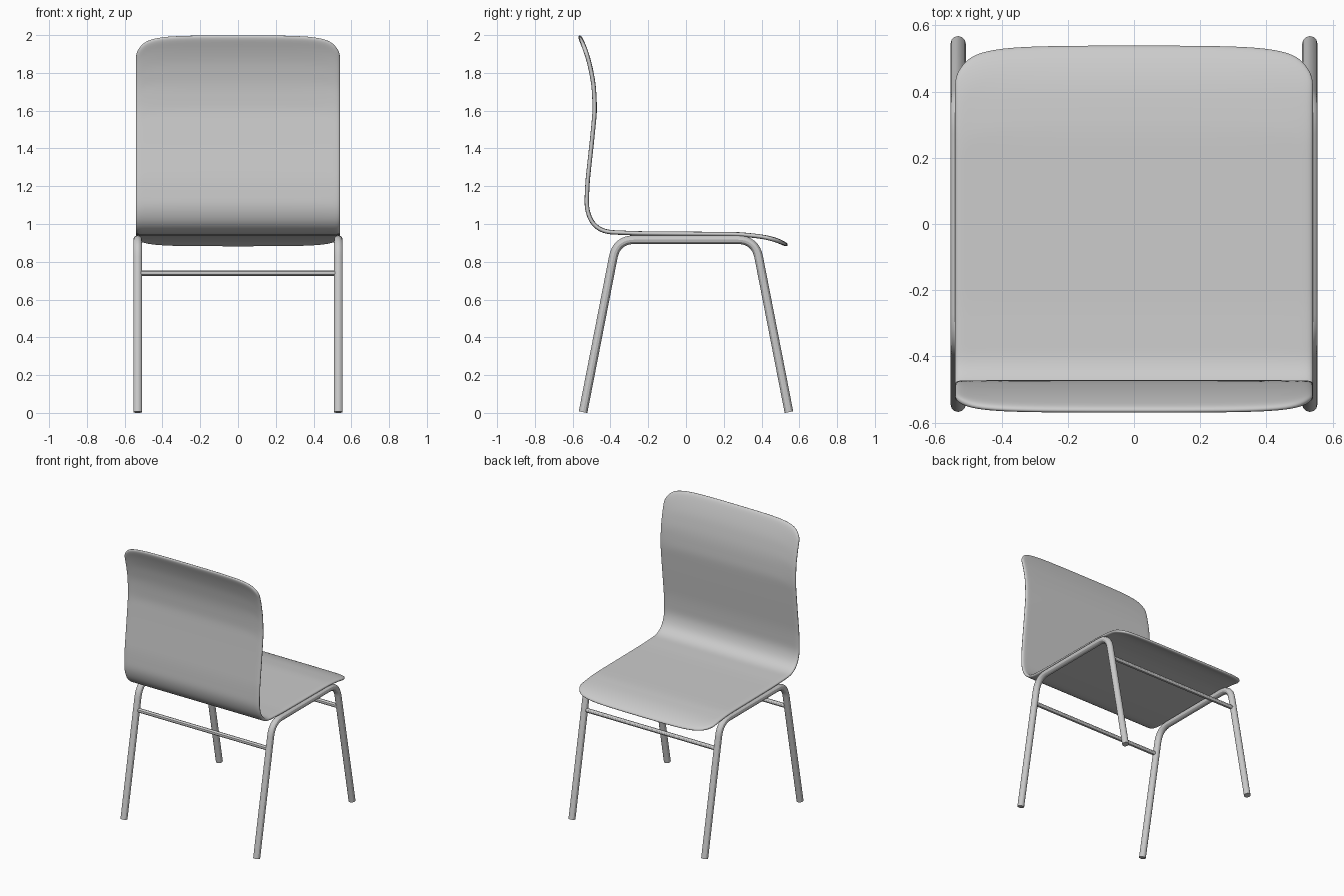
import bpy
import bmesh
from mathutils import Vector

cube = bpy.data.objects.get("Cube")
if cube:
    bpy.data.objects.remove(cube, do_unlink=True)

GREY = (0.6, 0.6, 0.6, 1)
grey = bpy.data.materials.new("light_grey")
grey.use_nodes = True
grey.diffuse_color = GREY
grey.node_tree.nodes["Principled BSDF"].inputs["Base Color"].default_value = GREY


def tube(name, points, radius):
    """Round capped tube along a list of points."""
    curve = bpy.data.curves.new(name, "CURVE")
    curve.dimensions = "3D"
    curve.bevel_depth = radius
    curve.bevel_resolution = 4
    curve.use_fill_caps = True
    spline = curve.splines.new("POLY")
    spline.points.add(len(points) - 1)
    for p, co in zip(spline.points, points):
        p.co = (*co, 1)
    curve.materials.append(grey)
    obj = bpy.data.objects.new(name, curve)
    bpy.context.collection.objects.link(obj)
    bpy.ops.object.select_all(action="DESELECT")
    obj.select_set(True)
    bpy.context.view_layer.objects.active = obj
    bpy.ops.object.convert(target="MESH")
    bpy.ops.object.shade_smooth_by_angle()


def rounded(corners, reach, steps=8):
    """Polyline with its inner corners rounded off."""
    path = [corners[0]]
    for a, b, c in zip(corners, corners[1:], corners[2:]):
        p = b + (a - b).normalized() * reach
        q = b + (c - b).normalized() * reach
        for i in range(steps + 1):
            t = i / steps
            path.append(p * (1 - t) ** 2 + b * 2 * t * (1 - t) + q * t * t)
    return path + [corners[-1]]


# Bent shell: side profile (y, z) from the top of the back to the seat's edge
PROFILE = [Vector(p) for p in (
    (-0.566, 2.0), (-0.535, 1.93), (-0.51, 1.85), (-0.488, 1.735), (-0.482, 1.6),
    (-0.5, 1.42), (-0.521, 1.23), (-0.527, 1.1), (-0.512, 1.027), (-0.478, 0.98),
    (-0.42, 0.957), (-0.25, 0.95), (0.28, 0.946), (0.415, 0.932),
    (0.484, 0.915), (0.54, 0.885))]
LENGTHS = [(b - a).length for a, b in zip(PROFILE, PROFILE[1:])]
TOTAL = sum(LENGTHS)


def along(s):
    for a, b, d in zip(PROFILE, PROFILE[1:], LENGTHS):
        if s <= d:
            return a.lerp(b, s / d)
        s -= d
    return PROFILE[-1]


ROWS, HALF_WIDTH, CORNER = 42, 0.542, 0.1
half = (0.35, 0.65, 0.82, 0.93, 1)
columns = [-t for t in reversed(half)] + [0] + list(half)
bm = bmesh.new()
grid = []
for t in columns:
    inset = CORNER * (1 - (1 - abs(t) ** 6) ** 0.5)
    column = []
    for i in range(ROWS):
        p = along(inset + (TOTAL - 2 * inset) * i / (ROWS - 1))
        column.append(bm.verts.new((t * HALF_WIDTH, p.x, p.y)))
    grid.append(column)
for left, right in zip(grid, grid[1:]):
    for i in range(ROWS - 1):
        bm.faces.new((left[i], left[i + 1], right[i + 1], right[i]))
mesh = bpy.data.meshes.new("seat_shell")
bm.to_mesh(mesh)
bm.free()
mesh.materials.append(grey)
mesh.shade_smooth()
shell = bpy.data.objects.new("seat_shell", mesh)
bpy.context.collection.objects.link(shell)
solid = shell.modifiers.new("thickness", "SOLIDIFY")
solid.thickness = 0.023
solid.offset = 0
smooth = shell.modifiers.new("smooth", "SUBSURF")
smooth.levels = smooth.render_levels = 2

# Bent side frames, each a pair of legs joined under the seat
LEG_X, FOOT_Y, TOP_Y, TOP_Z = 0.531, 0.545, 0.367, 0.917
for side, x in (("left", LEG_X), ("right", -LEG_X)):
    corners = [Vector((x, y, z)) for y, z in (
        (-FOOT_Y, 0.004), (-TOP_Y, TOP_Z), (TOP_Y, TOP_Z), (FOOT_Y, 0.004))]
    tube(side + "_leg_frame", rounded(corners, 0.095), 0.023)

# Thin rails between the legs
RAIL_Z = 0.74
rail_y = FOOT_Y + (TOP_Y - FOOT_Y) * RAIL_Z / TOP_Z
for end, y in (("front", -rail_y), ("back", rail_y)):
    tube(end + "_rail", [(-LEG_X, y, RAIL_Z), (LEG_X, y, RAIL_Z)], 0.015)
